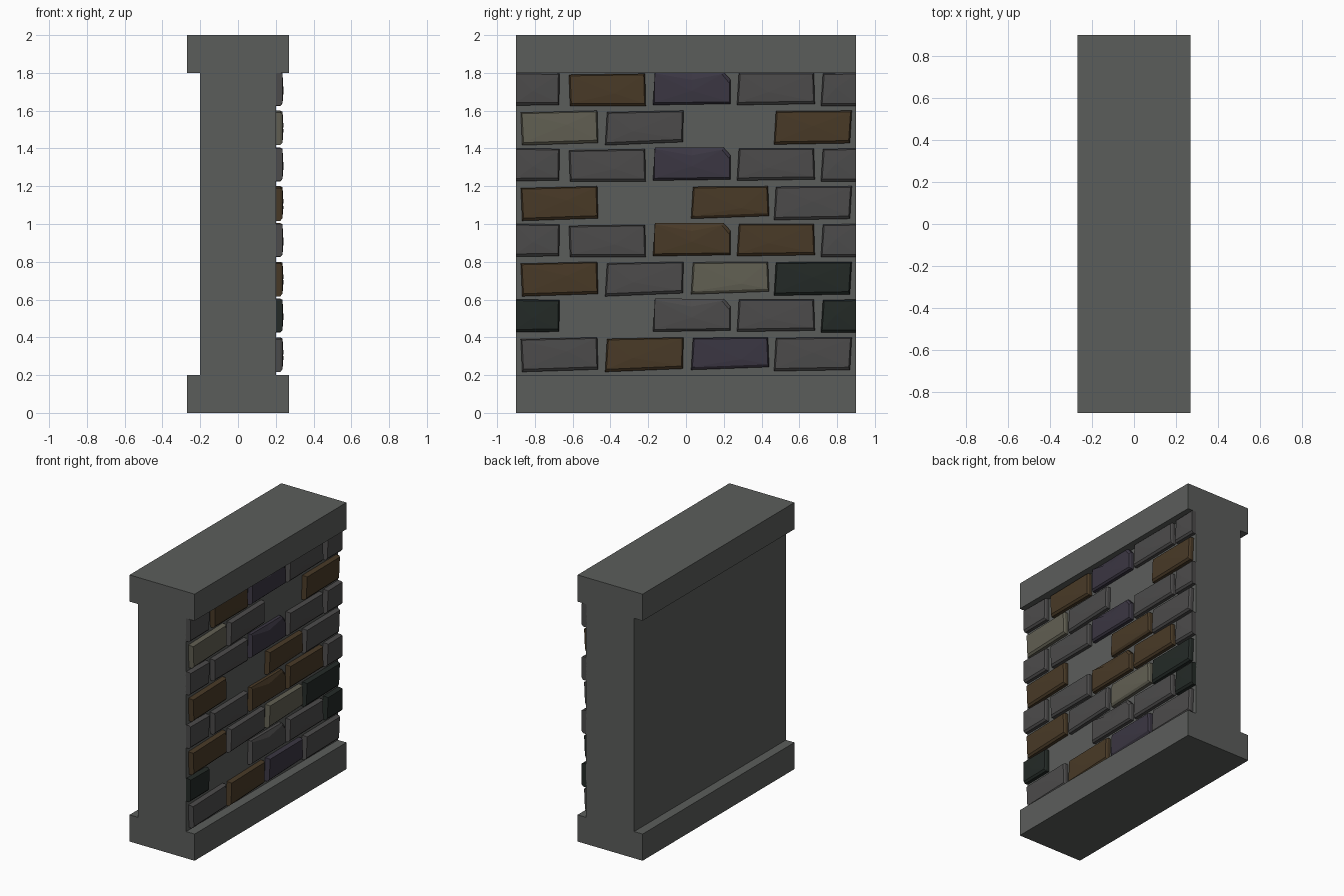
import bpy, bmesh

if "Cube" in bpy.data.objects:
    bpy.data.objects.remove(bpy.data.objects["Cube"])

COLORS = {
    "stone": (0.105, 0.110, 0.105), "grey": (0.072, 0.070, 0.070),
    "brown": (0.066, 0.042, 0.020), "purple": (0.043, 0.037, 0.055),
    "beige": (0.120, 0.115, 0.085), "dark": (0.017, 0.023, 0.020),
}
MATS = {}
for name, rgb in COLORS.items():
    MATS[name] = bpy.data.materials.new(name)
    MATS[name].diffuse_color = (*rgb, 1)


def finish(bm, name, mat):
    bmesh.ops.recalc_face_normals(bm, faces=bm.faces)
    mesh = bpy.data.meshes.new(name)
    bm.to_mesh(mesh)
    bm.free()
    mesh.materials.append(MATS[mat])
    obj = bpy.data.objects.new(name, mesh)
    bpy.context.collection.objects.link(obj)
    return obj


# Wall: I-shaped profile swept along y
def make_wall():
    half = [(0.27, 0), (0.27, 0.2), (0.2, 0.2), (0.2, 1.8), (0.27, 1.8), (0.27, 2)]
    profile = half + [(-x, z) for x, z in reversed(half)]
    bm = bmesh.new()
    face = bm.faces.new([bm.verts.new((x, -0.9, z)) for x, z in profile])
    ext = bmesh.ops.extrude_face_region(bm, geom=[face])
    moved = [v for v in ext["geom"] if isinstance(v, bmesh.types.BMVert)]
    bmesh.ops.translate(bm, verts=moved, vec=(0, 1.8, 0))
    finish(bm, "wall", "stone")


# Brick outlines (y, z above the row base), clockwise from top left
SHAPES = {
    "A": [(-.875, .19), (-.47, .20), (-.465, .03), (-.867, .017)],
    "B": [(-.418, .192), (-.013, .20), (-.017, .034), (-.428, .017)],
    "C": [(.037, .197), (.434, .20), (.44, .043), (.027, .028)],
    "D": [(.476, .197), (.878, .20), (.868, .028), (.466, .021)],
    "E": [(-.9, .20), (-.669, .198), (-.672, .03), (-.9, .028)],
    "F": [(-.62, .19), (-.217, .196), (-.213, .025), (-.614, .025)],
    "G": [(-.165, .205), (.03, .204), (.2, .204), (.235, .165), (.235, .036), (-.175, .03)],
    "H": [(.28, .20), (.677, .20), (.682, .036), (.27, .03)],
    "I": [(.725, .197), (.9, .20), (.9, .025), (.714, .025)],
}
# Chipped upper edge of the broken brick's front
CHIPPED = [(-.165, .198), (.03, .163), (.19, .193), (.229, .146), (.229, .047), (-.168, .042)]
# Off-centre high point of each face: fraction along y and z
PEAKS = {"A": (.6, .65), "B": (.35, .4), "C": (.65, .35), "D": (.5, .6), "E": (.4, .5),
         "F": (.6, .4), "G": (.5, .5), "H": (.4, .45), "I": (.4, .6)}


def make_brick(shape, row, mat):
    outer = SHAPES[shape]
    cy = (min(p[0] for p in outer) + max(p[0] for p in outer)) / 2
    front = CHIPPED if shape == "G" else [
        (y if abs(y) == 0.9 else y + (0.007 if y < cy else -0.007),
         z - 0.006 if z > 0.1 else z + 0.014) for y, z in outer]
    base = 0.2 + 0.2 * row
    bm = bmesh.new()

    def ring(points, x):
        return [bm.verts.new((x, y, base + z)) for y, z in points]

    rings = [ring(outer, 0.19), ring(outer, 0.224), ring(front, 0.236)]
    n = len(outer)
    for low, high in zip(rings, rings[1:]):
        for i in range(n):
            j = (i + 1) % n
            bm.faces.new((low[i], low[j], high[j], high[i]))
    bm.faces.new(rings[0])
    # Faceted face fanned around its high point
    u, v = PEAKS[shape]
    y0, y1 = min(p[0] for p in front), max(p[0] for p in front)
    peak = bm.verts.new((0.24, y0 + u * (y1 - y0), base + 0.035 + v * 0.14))
    for i in range(n):
        bm.faces.new((rings[2][i], rings[2][(i + 1) % n], peak))
    finish(bm, f"brick_row{row + 1}_{shape}", mat)


# Rows from the bottom up; None marks a missing brick
ROWS = [
    ["grey", "brown", "purple", "grey"],
    ["dark", None, "grey", "grey", "dark"],
    ["brown", "grey", "beige", "dark"],
    ["grey", "grey", "brown", "brown", "grey"],
    ["brown", None, "brown", "grey"],
    ["grey", "grey", "purple", "grey", "grey"],
    ["beige", "grey", None, "brown"],
    ["grey", "brown", "purple", "grey", "grey"],
]

make_wall()
for r, colors in enumerate(ROWS):
    for shape, color in zip("ABCD" if r % 2 == 0 else "EFGHI", colors):
        if color:
            make_brick(shape, r, color)

for m in bpy.data.materials:
    if m.users and not m.is_grease_pencil:
        m.use_nodes = True
        m.node_tree.nodes["Principled BSDF"].inputs["Base Color"].default_value = m.diffuse_color
